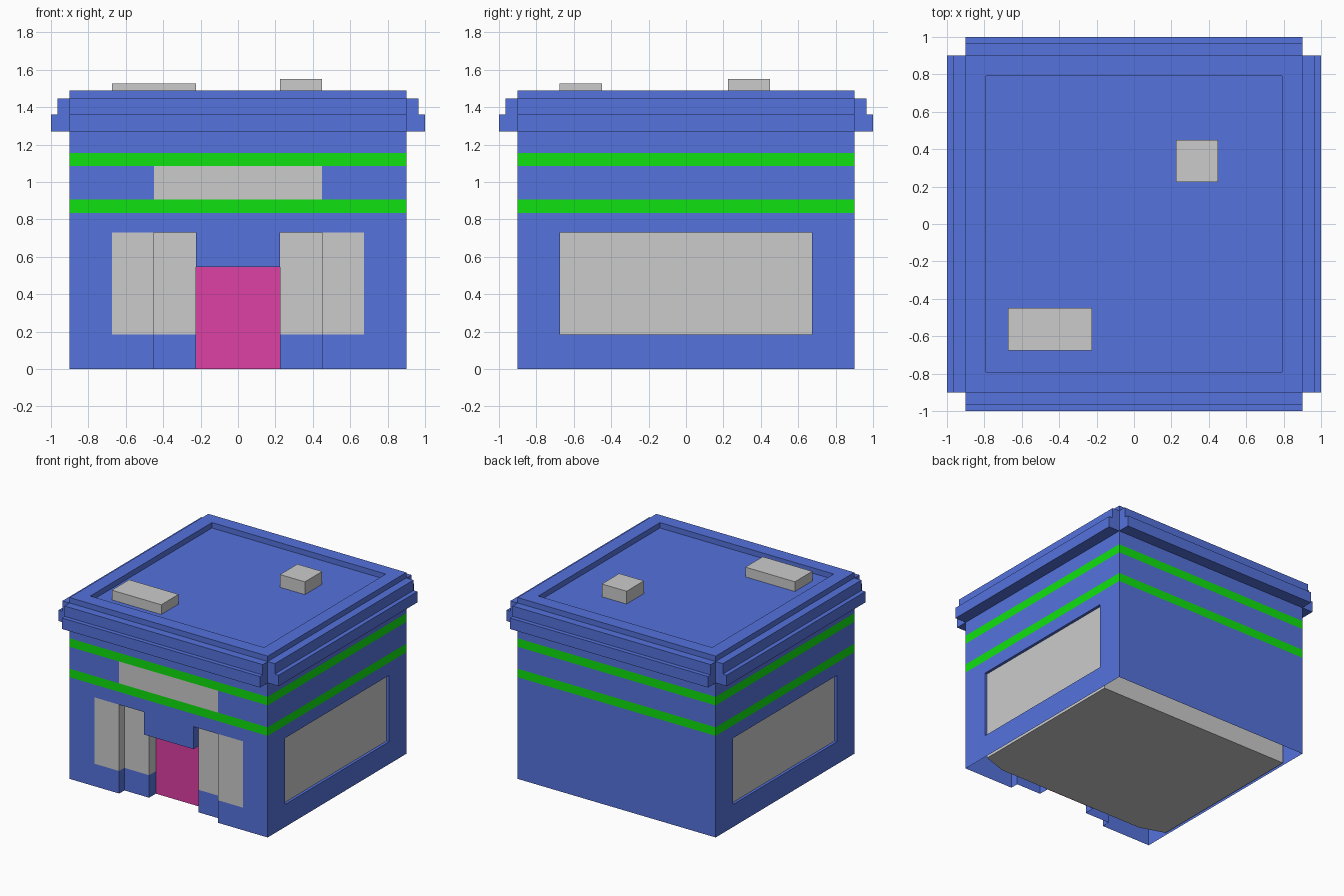
import bpy, bmesh, math
from mathutils import Matrix

if "Cube" in bpy.data.objects:
    bpy.data.objects.remove(bpy.data.objects["Cube"])


def material(name, rgb):
    m = bpy.data.materials.new(name)
    m.diffuse_color = (*rgb, 1)
    m.use_nodes = True
    m.node_tree.nodes["Principled BSDF"].inputs["Base Color"].default_value = m.diffuse_color
    return m


BLUE = material("blue_paint", (0.09, 0.17, 0.72))
GREEN = material("green_trim", (0.005, 0.75, 0.005))
PINK = material("pink_door", (0.73, 0.05, 0.37))


def finish(name, bm, mat=None):
    bmesh.ops.remove_doubles(bm, verts=bm.verts, dist=1e-5)
    bmesh.ops.dissolve_limit(bm, angle_limit=0.01, verts=bm.verts, edges=bm.edges)
    me = bpy.data.meshes.new(name)
    bm.to_mesh(me)
    bm.free()
    ob = bpy.data.objects.new(name, me)
    bpy.context.collection.objects.link(ob)
    if mat:
        me.materials.append(mat)
    return ob


def face(bm, pts):
    return bm.faces.new([bm.verts.new(p) for p in pts])


def strip(bm, path, z0, z1):
    """Vertical wall along a plan path, plus its mirror image in x."""
    for p in (path, [(-x, y) for x, y in reversed(path)]):
        for (ax, ay), (bx, by) in zip(p, p[1:]):
            face(bm, [(ax, ay, z0), (bx, by, z0), (bx, by, z1), (ax, ay, z1)])


def mirrored(bm, pts):
    face(bm, pts)
    face(bm, [(-x, y, z) for x, y, z in reversed(pts)])


def box(bm, x0, x1, y0, y1, z0, z1):
    m = (Matrix.Translation(((x0 + x1) / 2, (y0 + y1) / 2, (z0 + z1) / 2))
         @ Matrix.Diagonal((x1 - x0, y1 - y0, z1 - z0, 1)))
    bmesh.ops.create_cube(bm, size=1, matrix=m)


W, GX, DOOR_Y, STEP_Y = 0.9, 0.8775, -0.7425, -0.8325
SILL, HEAD, DOOR_H = 0.185, 0.73, 0.545
STEPS = [(0.225, DOOR_Y), (0.225, STEP_Y), (0.45, STEP_Y), (0.45, -W)]
RING = [(0, -W), (W, -W), (W, W), (0, W)]

# lower walls: stepped entrance, side window openings, open underneath
bm = bmesh.new()
strip(bm, STEPS + RING[1:], 0, SILL)
strip(bm, [(0.675, -W), (W, -W), (W, -0.675)], SILL, HEAD)
strip(bm, [(W, 0.675), (W, W), (0, W)], SILL, HEAD)
strip(bm, RING, HEAD, 0.835)
# soffits over the recessed shop windows
mirrored(bm, [(0.225, -W, HEAD), (0.225, STEP_Y, HEAD), (0.45, STEP_Y, HEAD), (0.45, -W, HEAD)])
# reveals around the side windows
rect = [(-0.675, SILL), (0.675, SILL), (0.675, HEAD), (-0.675, HEAD)]
for (ya, za), (yb, zb) in zip(rect, rect[1:] + rect[:1]):
    mirrored(bm, [(W, ya, za), (W, yb, zb), (GX, yb, zb), (GX, ya, za)])
finish("lower_walls", bm, BLUE)

# header above the door
bm = bmesh.new()
box(bm, -0.225, 0.225, -W, DOOR_Y, DOOR_H, HEAD)
finish("door_header", bm, BLUE)

# front shop windows following the entrance steps
bm = bmesh.new()
strip(bm, STEPS + [(0.675, -W)], SILL, HEAD)
finish("front_windows", bm)

# inner grey core, seen through the side windows and from below
bm = bmesh.new()
half = [(0.675, DOOR_Y), (GX, -0.675), (GX, 0.7)]
plan = half + [(-x, y) for x, y in reversed(half)]
base = face(bm, [(x, y, 0) for x, y in plan])
top = bmesh.ops.extrude_face_region(bm, geom=[base], use_keep_orig=True)
bmesh.ops.translate(bm, vec=(0, 0, 0.8), verts=[v for v in top["geom"] if isinstance(v, bmesh.types.BMVert)])
bmesh.ops.recalc_face_normals(bm, faces=bm.faces)
finish("inner_core", bm)

# door
bm = bmesh.new()
y = DOOR_Y - 0.003
face(bm, [(-0.225, y, 0), (0.225, y, 0), (0.225, y, DOOR_H), (-0.225, y, DOOR_H)])
finish("door", bm, PINK)

# green trim bands
for name, z0, z1 in (("lower_band", 0.835, 0.905), ("upper_band", 1.085, 1.155)):
    bm = bmesh.new()
    strip(bm, RING, z0, z1)
    finish(name, bm, GREEN)

# wall between the bands, with a blank grey sign panel
bm = bmesh.new()
strip(bm, [(0.45, -W)] + RING[1:], 0.905, 1.085)
finish("middle_wall", bm, BLUE)
bm = bmesh.new()
strip(bm, [(0, -W), (0.45, -W)], 0.905, 1.085)
finish("sign_panel", bm)

# upper wall, parapet rim and sunken roof
ROOF = 1.445
bm = bmesh.new()
loops = [[(sx * r, sy * r, z) for sx, sy in ((-1, -1), (1, -1), (1, 1), (-1, 1))]
         for r, z in ((W, 1.155), (W, 1.49), (0.79, 1.49), (0.79, ROOF))]
for lo, hi in zip(loops, loops[1:]):
    for i in range(4):
        j = (i + 1) % 4
        face(bm, [lo[i], lo[j], hi[j], hi[i]])
face(bm, loops[-1])
finish("upper_wall_and_roof", bm, BLUE)

# stepped cornice, one length per side
profile = [(W, 1.27), (1.0, 1.27), (1.0, 1.36), (0.965, 1.36), (0.965, ROOF), (W, ROOF)]
for k, side in enumerate(("right", "back", "left", "front")):
    bm = bmesh.new()
    end = face(bm, [(x, -W, z) for x, z in profile])
    ext = bmesh.ops.extrude_face_region(bm, geom=[end], use_keep_orig=True)
    bmesh.ops.translate(bm, vec=(0, 2 * W, 0), verts=[v for v in ext["geom"] if isinstance(v, bmesh.types.BMVert)])
    bmesh.ops.recalc_face_normals(bm, faces=bm.faces)
    bmesh.ops.rotate(bm, matrix=Matrix.Rotation(k * math.pi / 2, 3, "Z"), verts=bm.verts)
    finish(side + "_cornice", bm, BLUE)

# rooftop units
for name, dims in (("long_roof_vent", (-0.675, -0.225, -0.675, -0.45, ROOF, 1.525)),
                   ("square_roof_vent", (0.225, 0.45, 0.225, 0.45, ROOF, 1.55))):
    bm = bmesh.new()
    box(bm, *dims)
    finish(name, bm)
